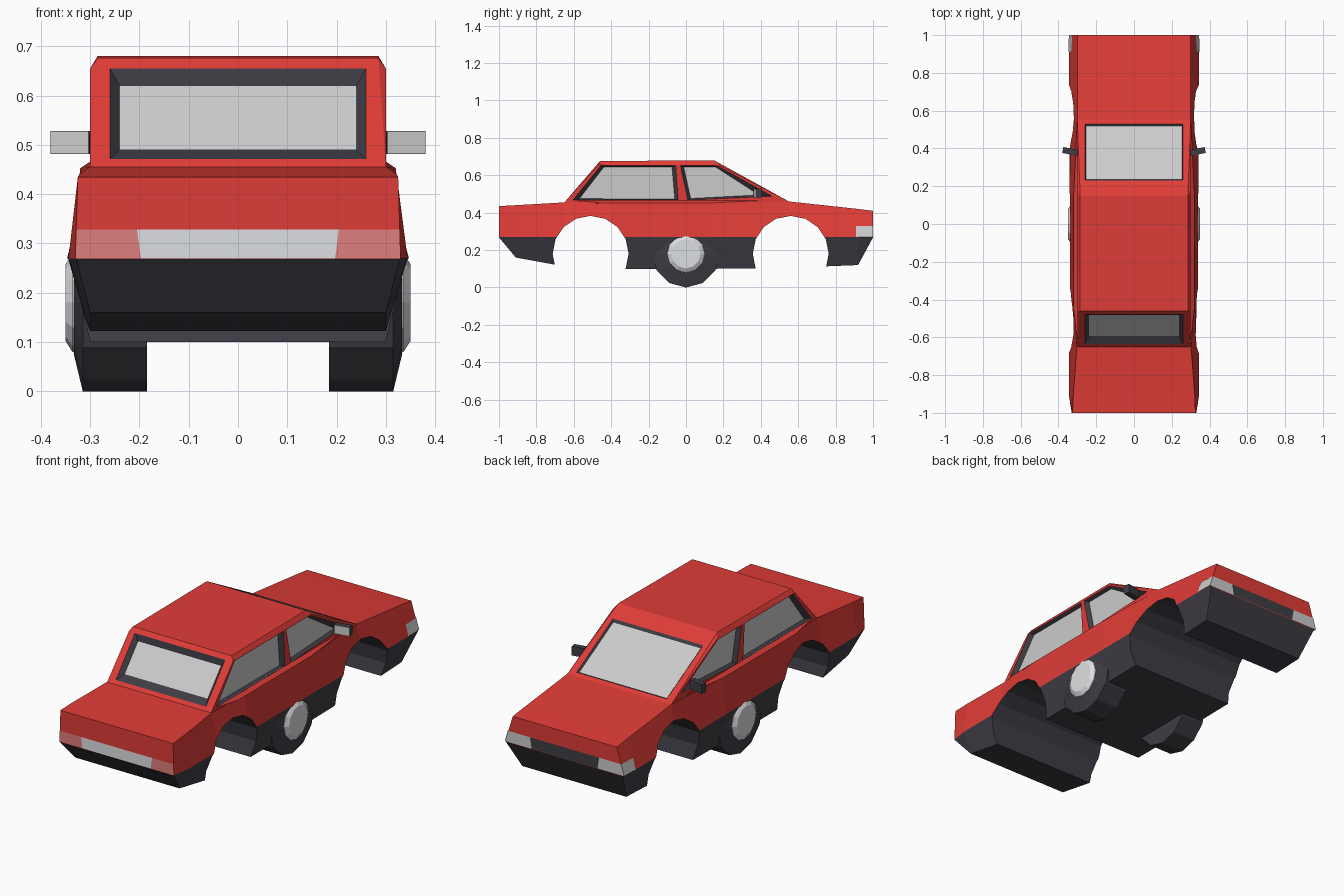
import bpy, bmesh, math
from mathutils import Vector, Matrix

if "Cube" in bpy.data.objects:
    bpy.data.objects.remove(bpy.data.objects["Cube"])


def material(name, r, g, b):
    m = bpy.data.materials.new(name)
    m.diffuse_color = (r, g, b, 1)
    m.use_nodes = True
    m.node_tree.nodes["Principled BSDF"].inputs["Base Color"].default_value = m.diffuse_color
    return m


RED = material("red_paint", 0.74, 0.045, 0.038)
DARK = material("dark_trim", 0.05, 0.047, 0.06)
PINK = material("tail_red", 0.74, 0.21, 0.2)
PALE = material("pale_panel", 0.72, 0.74, 0.76)


def finish(name, bm, *mats):
    bmesh.ops.recalc_face_normals(bm, faces=bm.faces)
    me = bpy.data.meshes.new(name)
    bm.to_mesh(me)
    bm.free()
    ob = bpy.data.objects.new(name, me)
    bpy.context.collection.objects.link(ob)
    for m in mats:
        if m:
            me.materials.append(m)
    return ob


def loft(name, rings, *mats):
    bm = bmesh.new()
    rs = [[bm.verts.new(p) for p in r] for r in rings]
    n = len(rs[0])
    for a, b in zip(rs, rs[1:]):
        for i in range(n):
            j = (i + 1) % n
            bm.faces.new((a[i], a[j], b[j], b[i]))
    bm.faces.new(rs[0])
    bm.faces.new(rs[-1])
    return finish(name, bm, *mats)


def hull(name, pts, mat):
    bm = bmesh.new()
    for p in pts:
        bm.verts.new(p)
    bmesh.ops.convex_hull(bm, input=bm.verts)
    bmesh.ops.dissolve_limit(bm, angle_limit=0.01, verts=bm.verts, edges=bm.edges)
    return finish(name, bm, mat)


def cut(ob, cutter):
    mod = ob.modifiers.new("cut", 'BOOLEAN')
    mod.operation, mod.solver, mod.object = 'DIFFERENCE', 'EXACT', cutter
    bpy.context.view_layer.objects.active = ob
    bpy.ops.object.modifier_apply(modifier=mod.name)
    bpy.data.objects.remove(cutter)


def panel(name, pts, mat):
    bm = bmesh.new()
    bm.faces.new([bm.verts.new(p) for p in pts])
    ob = finish(name, bm, mat)
    return ob


def flip(pts):
    return [(-x, y, z) for x, y, z in reversed(pts)]


# Lower body: y, sill x, sill z, waist x, top x, top z
stations = [(-1, .328, .268, .33, .325, .435), (-.91, .30, .16, .344, .322, .44),
            (-.65, .30, .113, .345, .302, .455), (-.4, .30, .10, .34, .32, .453),
            (.15, .30, .10, .34, .32, .453), (.55, .30, .105, .345, .30, .46),
            (.92, .30, .12, .345, .30, .42), (1, .335, .268, .343, .30, .41)]
body = loft("body", [[(-b, y, zb), (b, y, zb), (w, y, .27), (t, y, zt), (-t, y, zt), (-w, y, .27)]
                     for y, b, zb, w, t, zt in stations], RED, DARK)

# Wheel arches cut straight through the body
ARCHES = (-.51, .56)
for cy in ARCHES:
    ring = [(cy + .203 * math.cos(a), .18 + .203 * math.sin(a))
            for a in [2 * math.pi * i / 16 for i in range(16)]]
    cut(body, loft("arch_cutter", [[(s, y, z) for y, z in ring] for s in (-.6, .6)]))

# Dark paint below the waist and inside the arches
for f in body.data.polygons:
    c = f.center
    low = max(body.data.vertices[i].co.z for i in f.vertices) < .275
    inside = any(math.hypot(c.y - cy, c.z - .18) < .21 for cy in ARCHES) and abs(f.normal.x) < .4
    f.material_index = 1 if low or inside else 0

# Cabin
side = [(.30, -.65, .455), (.30, -.468, .655), (.285, -.46, .676), (.285, .15, .68),
        (.30, .175, .655), (.30, .55, .46), (.30, .55, .42), (.30, -.65, .42)]
cabin = hull("cabin", side + flip(side), RED)

# Door shoulders
edge = [(.32, -.45, .453), (.32, .15, .453), (.299, -.62, .467), (.299, .45, .467),
        (.299, -.62, .44), (.299, .45, .44)]
hull("right_shoulder", edge, RED)
hull("left_shoulder", flip(edge), RED)


def window(name, outer, inner, depth):
    """Recess with a sloping dark frame and a glass pane."""
    o = [Vector(p) for p in outer]
    n = (o[1] - o[0]).cross(o[2] - o[1]).normalized()
    mid = sum(o, Vector()) / len(o)
    if n.dot(mid - Vector((0, -.1, .5))) < 0:
        n = -n
    g = [Vector(p) - n * depth for p in inner]
    cut(cabin, loft("window_cutter", [[p + n * .02 for p in o], [p - n * (depth + .006) for p in o]]))
    bm = bmesh.new()
    vo, vg = [bm.verts.new(p) for p in o], [bm.verts.new(p) for p in g]
    for i in range(4):
        j = (i + 1) % 4
        bm.faces.new((vo[i], vo[j], vg[j], vg[i]))
    finish(name + "_frame", bm, DARK)
    panel(name + "_glass", g, None)


def side_pts(pts):
    return [(.30, y, z) for y, z in pts]


rear_o = side_pts([(-.605, .467), (-.455, .652), (-.055, .652), (-.042, .467)])
rear_i = side_pts([(-.57, .475), (-.44, .643), (-.075, .643), (-.06, .473)])
door_o = side_pts([(-.03, .652), (.165, .652), (.46, .488), (.01, .467)])
door_i = side_pts([(-.012, .643), (.16, .643), (.39, .495), (.025, .476)])
for lab, fn in (("right", lambda p: p), ("left", flip)):
    window(lab + "_rear_window", fn(rear_o), fn(rear_i), .018)
    window(lab + "_door_window", fn(door_o), fn(door_i), .018)


def slope(x, ya, yb, p, q):
    def z(y):
        return p[1] + (y - p[0]) * (q[1] - p[1]) / (q[0] - p[0])
    return [(-x, ya, z(ya)), (x, ya, z(ya)), (x, yb, z(yb)), (-x, yb, z(yb))]


back = ((-.65, .455), (-.46, .676))
front = ((.15, .68), (.55, .46))
window("back_window", slope(.26, -.636, -.478, *back), slope(.24, -.608, -.497, *back), .02)
window("windshield", slope(.26, .23, .53, *front), slope(.253, .243, .523, *front), .008)

# Tail panel, tail lights, grille and headlights
Y = 1.001
panel("tail_panel", [(-.197, -Y, .27), (.197, -Y, .27), (.205, -Y, .328), (-.205, -Y, .328)], PALE)
panel("grille", [(-.19, Y, .27), (.19, Y, .27), (.2, Y, .328), (-.2, Y, .328)], DARK)
for lab, fn in (("right", lambda p: p), ("left", flip)):
    panel(lab + "_tail_light", fn([(.197, -Y, .27), (.33, -Y, .27), (.328, -Y, .328), (.205, -Y, .328)]), PINK)
    panel(lab + "_headlight", fn([(.19, Y, .27), (.344, Y, .27), (.327, Y, .328), (.2, Y, .328)]), None)
    panel(lab + "_side_light", fn([(.347, .91, .27), (.345, Y, .27), (.328, Y, .328), (.331, .91, .328)]), None)


# Wheels
def lathe(name, profile, mat, s, n=12):
    rings = [[(s * x, r * math.sin(2 * math.pi * i / n), .18 + r * math.cos(2 * math.pi * i / n))
              for i in range(n)] for x, r in profile]
    loft(name, rings, mat)


for lab, s in (("right", 1), ("left", -1)):
    lathe(lab + "_tyre", [(.185, .18), (.315, .18), (.333, .105)], DARK, s)
    lathe(lab + "_hubcap", [(.328, .103), (.336, .1), (.35, .078)], PALE, s)
    # Door mirrors
    for part, size, off, mat in (("mirror", (.08, .03, .047), 0, DARK),
                                 ("mirror_glass", (.078, .002, .045), -.016, None)):
        bm = bmesh.new()
        bmesh.ops.create_cube(bm, size=1)
        bm.transform(Matrix.Translation((s * .338, .385, .505)) @ Matrix.Rotation(s * .2, 4, 'Z')
                     @ Matrix.Translation((0, off, 0)) @ Matrix.Diagonal((*size, 1)))
        finish(lab + "_" + part, bm, mat)
